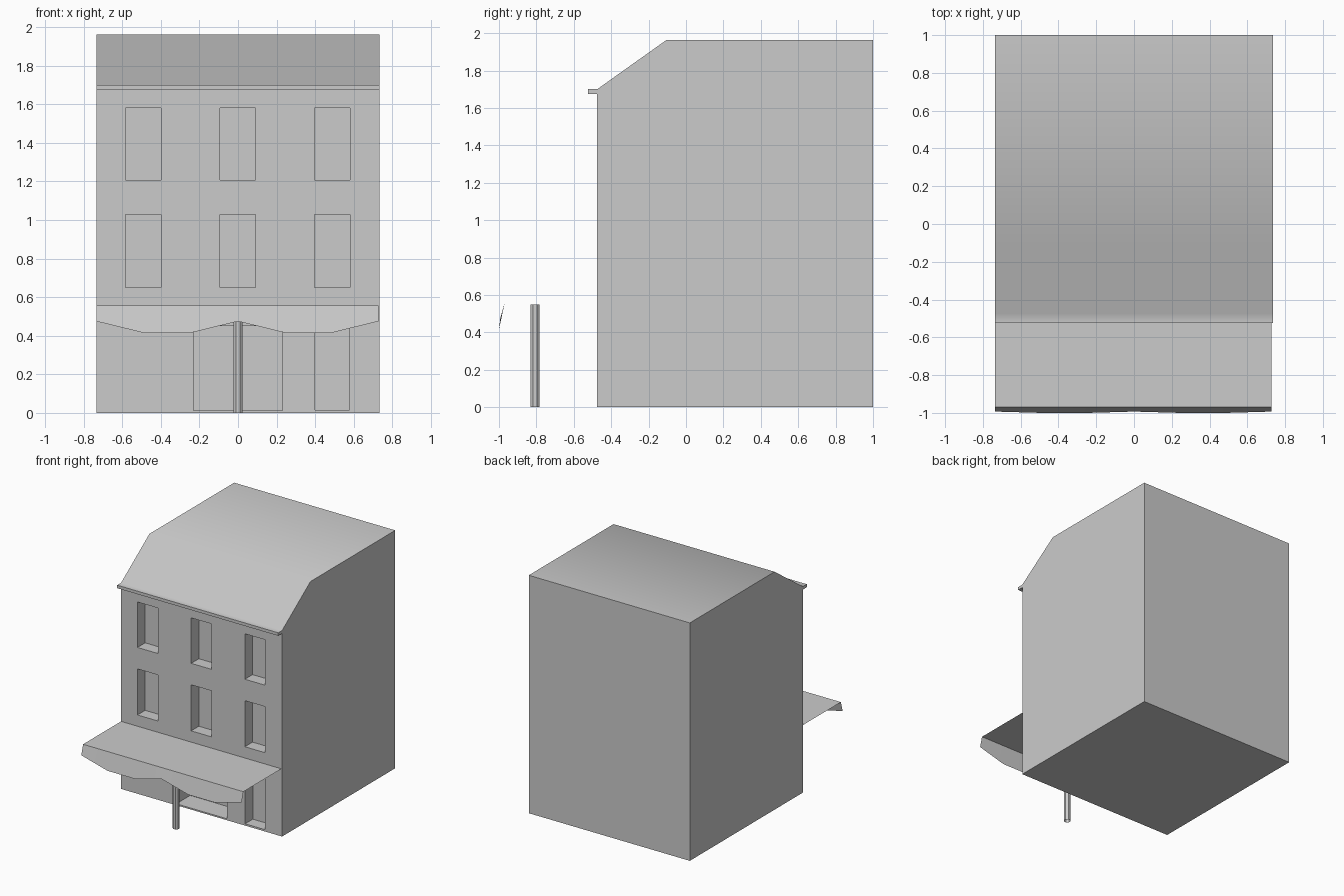
import bpy, math

if "Cube" in bpy.data.objects:
    bpy.data.objects.remove(bpy.data.objects["Cube"])

W = 0.735        # half width of the building
FRONT = -0.475   # front wall plane


def mesh_object(name, verts, faces):
    me = bpy.data.meshes.new(name)
    me.from_pydata(verts, [], faces)
    me.update()
    ob = bpy.data.objects.new(name, me)
    bpy.context.collection.objects.link(ob)
    return ob


def select_only(ob):
    bpy.ops.object.select_all(action='DESELECT')
    ob.select_set(True)
    bpy.context.view_layer.objects.active = ob


def recess(ob, x, z0, z1, width, depth):
    """Cut a rectangular opening into the front wall."""
    out = 0.02
    bpy.ops.mesh.primitive_cube_add(
        size=1, location=(x, FRONT + (depth - out) / 2, (z0 + z1) / 2))
    cutter = bpy.context.object
    cutter.scale = (width, depth + out, z1 - z0)
    cutter.hide_render = True
    mod = ob.modifiers.new("opening", 'BOOLEAN')
    mod.operation = 'DIFFERENCE'
    mod.solver = 'EXACT'
    mod.object = cutter
    select_only(ob)
    bpy.ops.object.modifier_apply(modifier=mod.name)
    bpy.data.objects.remove(cutter)


# Building: side profile with cornice and sloped roof, extruded across x
profile = [(1, 0), (FRONT, 0), (FRONT, 1.675), (-0.525, 1.675), (-0.525, 1.70),
           (FRONT, 1.70), (-0.105, 1.963), (1, 1.963)]
n = len(profile)
verts = [(s * W, y, z) for s in (-1, 1) for y, z in profile]
faces = [tuple(range(n)), tuple(reversed(range(n, 2 * n)))]
faces += [((i + 1) % n, i, n + i, n + (i + 1) % n) for i in range(n)]
building = mesh_object("building", verts, faces)
select_only(building)
bpy.ops.object.mode_set(mode='EDIT')
bpy.ops.mesh.select_all(action='SELECT')
bpy.ops.mesh.normals_make_consistent(inside=False)
bpy.ops.object.mode_set(mode='OBJECT')

# Upper windows, shop window and door
for x in (-0.492, -0.002, 0.488):
    for z0, z1 in ((0.65, 1.03), (1.207, 1.582)):
        recess(building, x, z0, z1, 0.185, 0.1)
recess(building, 0, 0.012, 0.45, 0.46, 0.18)
recess(building, 0.488, 0.015, 0.47, 0.18, 0.1)
select_only(building)
bpy.ops.object.shade_smooth_by_angle(angle=math.radians(40))

# Awning: flat canopy sheet with a scalloped hanging front
TOP = 0.557
hem = [(-W, 0.475), (-0.49, 0.415), (-0.245, 0.415), (0, 0.475),
       (0.245, 0.415), (0.485, 0.415), (0.728, 0.475)]
m = len(hem)
rows = [[(x, FRONT, TOP) for x, z in hem],
        [(x, -0.97, TOP) for x, z in hem],
        [(x, -0.993 if z > 0.45 else -1.0, z) for x, z in hem]]
faces = [(r * m + i, (r + 1) * m + i, (r + 1) * m + i + 1, r * m + i + 1)
         for r in range(2) for i in range(m - 1)]
awning = mesh_object("awning", sum(rows, []), faces)
select_only(awning)
bpy.ops.object.shade_smooth_by_angle(angle=math.radians(30))

# Awning post: open octagonal tube
bpy.ops.mesh.primitive_cylinder_add(
    vertices=8, radius=0.026, depth=0.55, end_fill_type='NOTHING',
    location=(0, -0.807, 0.275), rotation=(0, 0, math.pi / 8))
bpy.context.object.name = "awning_post"
